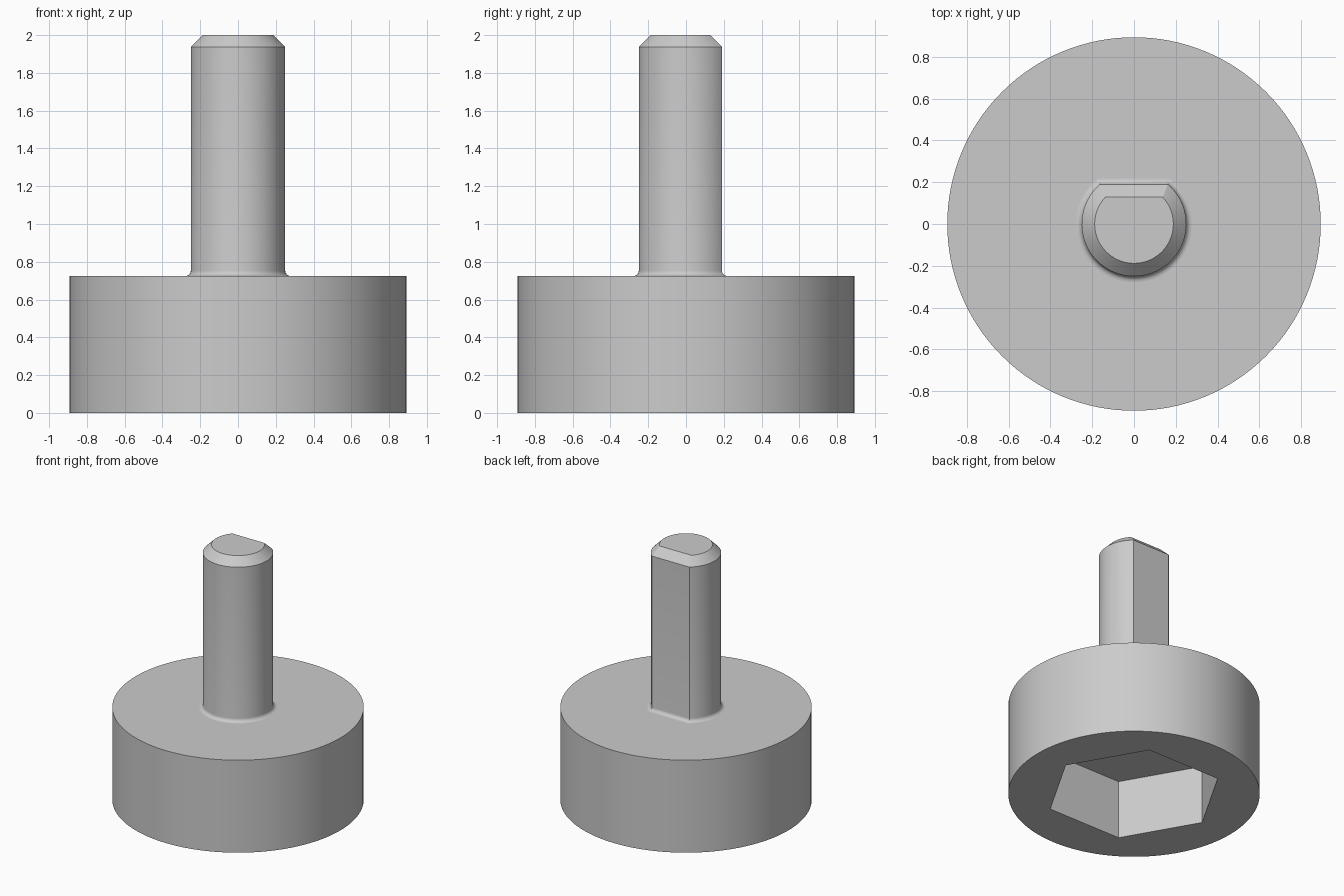
import bpy, bmesh, math

if "Cube" in bpy.data.objects:
    bpy.data.objects.remove(bpy.data.objects["Cube"], do_unlink=True)

GREY = (0.6, 0.6, 0.6, 1)
metal = bpy.data.materials.new("grey metal")
metal.use_nodes = True
metal.diffuse_color = GREY
metal.node_tree.nodes["Principled BSDF"].inputs["Base Color"].default_value = GREY

HEAD_R, HEAD_TOP, HEIGHT = 0.893, 0.725, 2.0
SHAFT_R, FLAT_Y = 0.25, 0.19
CHAMFER, FILLET = 0.062, 0.028
SOCKET_R, SOCKET_DEPTH = 0.632, 0.46


def loft(name, rings):
    """Skin a stack of equal-length rings and cap both ends."""
    bm = bmesh.new()
    loops = [[bm.verts.new(p) for p in ring] for ring in rings]
    for low, high in zip(loops, loops[1:]):
        n = len(low)
        for i in range(n):
            j = (i + 1) % n
            bm.faces.new((low[i], low[j], high[j], high[i]))
    bm.faces.new(loops[0][::-1])
    bm.faces.new(loops[-1])
    mesh = bpy.data.meshes.new(name)
    bm.to_mesh(mesh)
    bm.free()
    obj = bpy.data.objects.new(name, mesh)
    bpy.context.collection.objects.link(obj)
    mesh.materials.append(metal)
    return obj


def circle(radius, z, sides):
    turn = math.tau / sides
    return [(radius * math.cos(i * turn), radius * math.sin(i * turn), z)
            for i in range(sides)]


def d_ring(offset, z, sides=72):
    """Round section with one flat towards +y, grown evenly by offset."""
    r, flat = SHAFT_R + offset, FLAT_Y + offset
    half = math.acos(flat / r)
    start, sweep = math.pi / 2 + half, math.tau - 2 * half
    angles = [start + sweep * i / sides for i in range(sides + 1)]
    return [(r * math.cos(a), r * math.sin(a), z) for a in angles]


def smooth(obj):
    bpy.ops.object.select_all(action="DESELECT")
    obj.select_set(True)
    bpy.context.view_layer.objects.active = obj
    bpy.ops.object.shade_smooth_by_angle(angle=math.radians(30))


# Round head with a hexagonal socket cut into its underside
head = loft("head", [circle(HEAD_R, 0, 128), circle(HEAD_R, HEAD_TOP, 128)])
cutter = loft("socket_cutter", [circle(SOCKET_R, -0.2, 6),
                                circle(SOCKET_R, SOCKET_DEPTH, 6)])
cut = head.modifiers.new("socket", "BOOLEAN")
cut.operation, cut.solver, cut.object = "DIFFERENCE", "EXACT", cutter
bpy.context.view_layer.objects.active = head
bpy.ops.object.modifier_apply(modifier=cut.name)
bpy.data.objects.remove(cutter, do_unlink=True)
smooth(head)

# D-shaped shaft: sunk foot, concave fillet, straight body, chamfered tip
rings = [d_ring(FILLET, HEAD_TOP - 0.02)]
for i in range(7):
    a = math.radians(15 * i)
    rings.append(d_ring(FILLET * (1 - math.sin(a)),
                        HEAD_TOP + FILLET * (1 - math.cos(a))))
rings += [d_ring(0, HEIGHT - CHAMFER), d_ring(-CHAMFER, HEIGHT)]
smooth(loft("shaft", rings))
